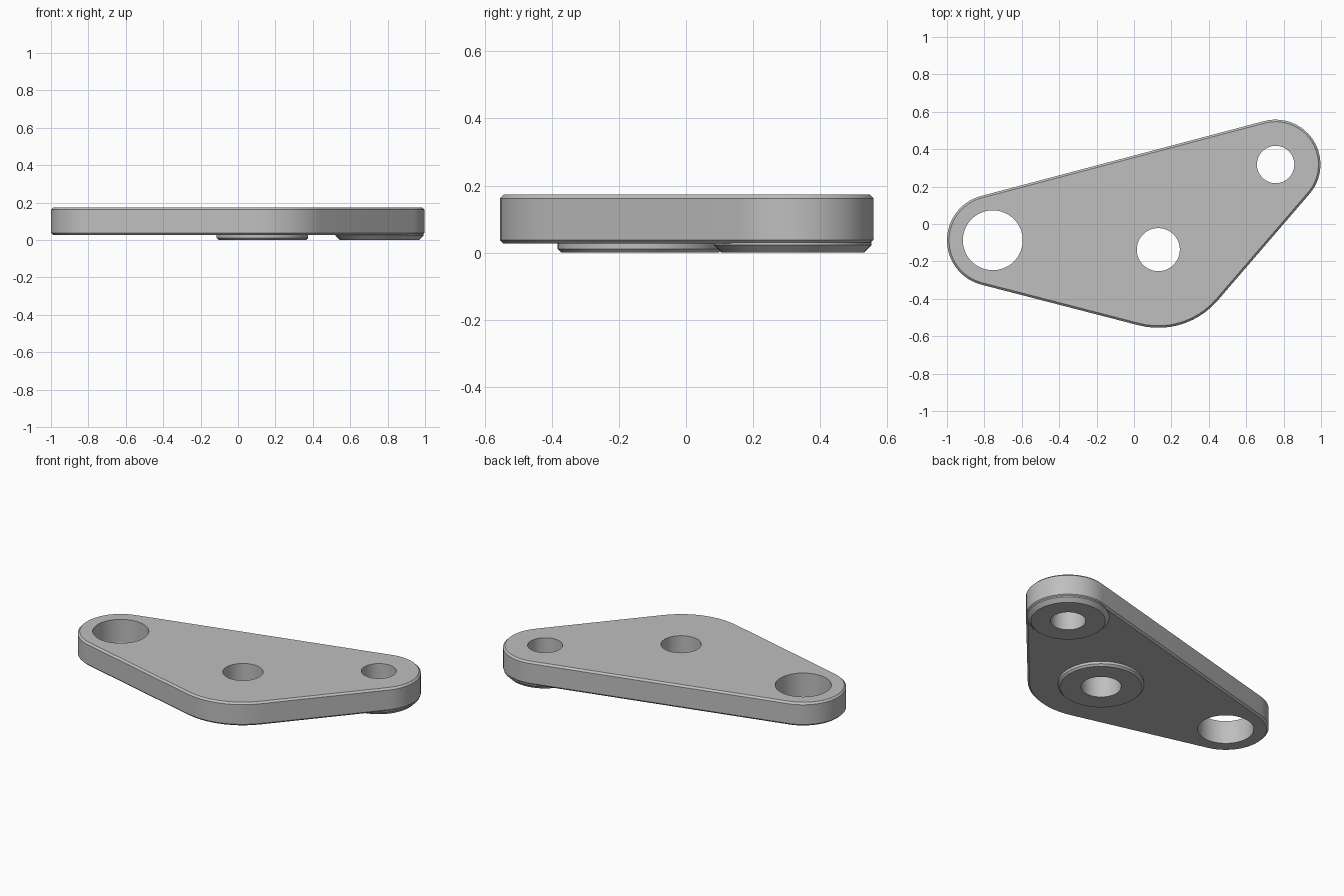
import bpy, bmesh
from math import sin, cos, atan2, asin, hypot, pi, tau

if "Cube" in bpy.data.objects:
    bpy.data.objects.remove(bpy.data.objects["Cube"], do_unlink=True)

grey = bpy.data.materials.new("plain grey")
grey.use_nodes = True
grey.diffuse_color = (0.52, 0.52, 0.52, 1)
grey.node_tree.nodes["Principled BSDF"].inputs["Base Color"].default_value = grey.diffuse_color

SIDES = 64
BASE, TOP = 0.027, 0.173
# Lobes counter-clockwise: x, y, outer radius, hole radius
LOBES = [(-0.755, -0.087, 0.245, 0.16),
         (0.13, -0.137, 0.418, 0.115),
         (0.757, 0.318, 0.24, 0.10)]


def circle(x, y, r):
    return [(x + r * cos(tau * i / SIDES), y + r * sin(tau * i / SIDES)) for i in range(SIDES)]


def outline(inset):
    """Arcs around the lobes, joined by their common outer tangents."""
    normals = []
    for i, (x, y, r, _) in enumerate(LOBES):
        nx, ny, nr, _ = LOBES[(i + 1) % 3]
        dx, dy = nx - x, ny - y
        normals.append(atan2(dy, dx) - pi / 2 + asin((nr - r) / hypot(dx, dy)) * -1)
    points = []
    for i, (x, y, r, _) in enumerate(LOBES):
        start, end = normals[i - 1], normals[i]
        sweep = (end - start) % tau
        steps = max(4, round(sweep / tau * SIDES))
        for k in range(steps + 1):
            a = start + sweep * k / steps
            points.append((x + (r - inset) * cos(a), y + (r - inset) * sin(a)))
    return points


def loft(name, layers):
    """Closed solid through a stack of (points, height) rings."""
    bm = bmesh.new()
    rings = [[bm.verts.new((x, y, z)) for x, y in pts] for pts, z in layers]
    for low, high in zip(rings, rings[1:]):
        for i in range(len(low)):
            j = (i + 1) % len(low)
            bm.faces.new((low[i], low[j], high[j], high[i]))
    bm.faces.new(rings[0][::-1])
    bm.faces.new(rings[-1])
    bmesh.ops.recalc_face_normals(bm, faces=bm.faces)
    mesh = bpy.data.meshes.new(name)
    bm.to_mesh(mesh)
    bm.free()
    mesh.materials.append(grey)
    obj = bpy.data.objects.new(name, mesh)
    bpy.context.collection.objects.link(obj)
    return obj


def drill(obj, lobe):
    """Cut a lobe's through hole."""
    x, y, _, r = lobe
    ring = circle(x, y, r)
    cutter = loft("hole_cutter", [(ring, -0.1), (ring, 0.3)])
    cutter.hide_render = True
    mod = obj.modifiers.new("hole", "BOOLEAN")
    mod.operation, mod.solver, mod.object = "DIFFERENCE", "EXACT", cutter
    bpy.context.view_layer.objects.active = obj
    bpy.ops.object.modifier_apply(modifier=mod.name)
    bpy.data.objects.remove(cutter, do_unlink=True)


def boss(name, lobe, profile):
    x, y = lobe[:2]
    drill(loft(name, [(circle(x, y, r), z) for r, z in profile]), lobe)


# Plate with chamfered rims
plate = loft("plate", [(outline(0.011), BASE), (outline(0), BASE + 0.011),
                       (outline(0), TOP - 0.011), (outline(0.011), TOP)])
for lobe in LOBES:
    drill(plate, lobe)

# Raised pads on the underside
boss("middle_pad", LOBES[1], [(0.234, 0), (0.245, 0.011), (0.245, BASE)])
boss("corner_pad", LOBES[2], [(0.212, 0), (0.235, 0.023), (0.235, BASE + 0.004)])

# Smooth round walls, crisp rims
bpy.ops.object.select_all(action="DESELECT")
for obj in bpy.context.collection.objects:
    if obj.name in ("plate", "middle_pad", "corner_pad"):
        obj.select_set(True)
bpy.context.view_layer.objects.active = plate
bpy.ops.object.shade_smooth_by_angle(angle=pi / 7)
